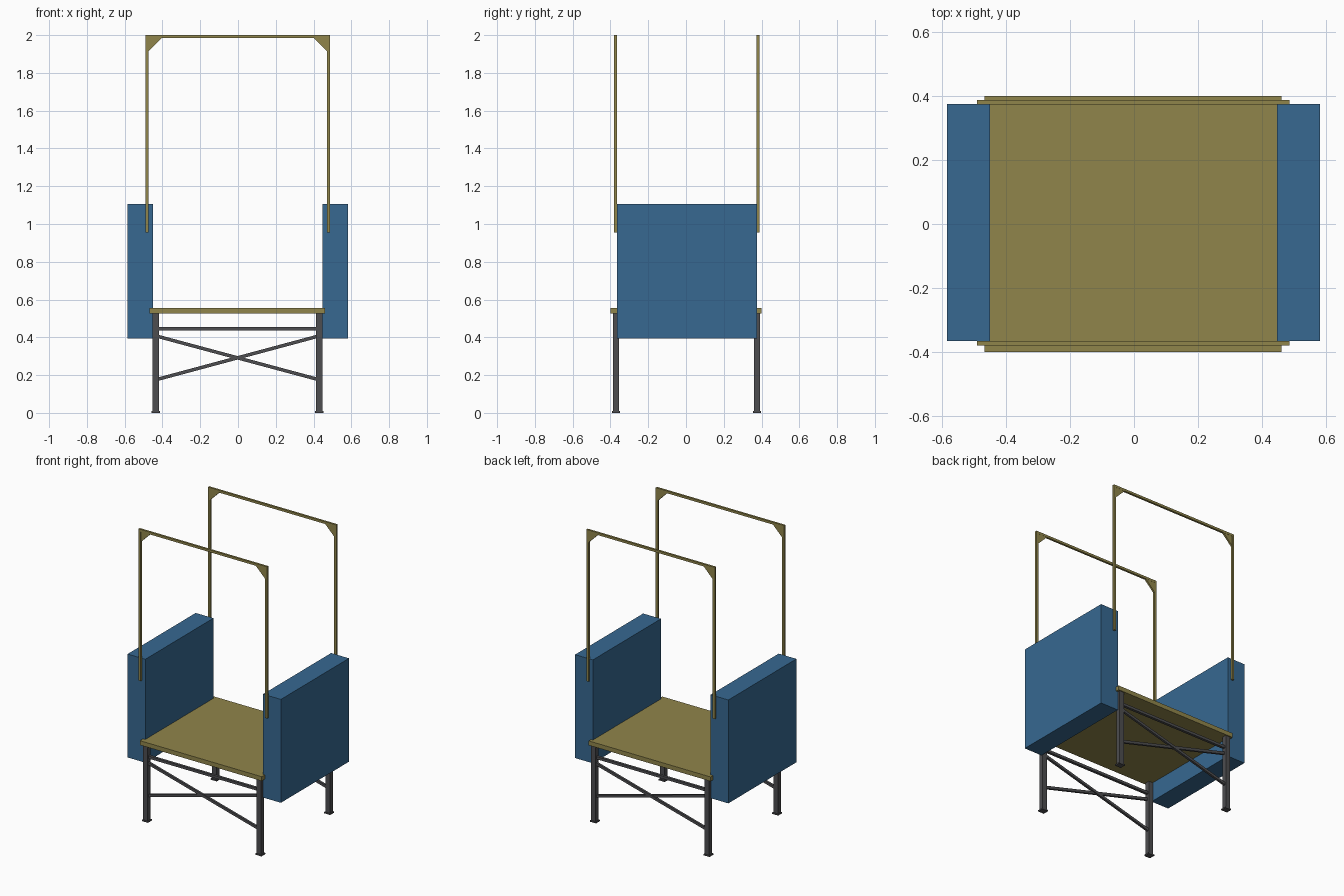
import bpy, bmesh, math
from mathutils import Vector, Matrix

if "Cube" in bpy.data.objects:
    bpy.data.objects.remove(bpy.data.objects["Cube"])


def material(name, rgb):
    m = bpy.data.materials.new(name)
    m.diffuse_color = (*rgb, 1)
    m.use_nodes = True
    m.node_tree.nodes["Principled BSDF"].inputs["Base Color"].default_value = m.diffuse_color
    return m


OLIVE = material("olive", (0.28, 0.235, 0.07))
BLUE = material("blue", (0.038, 0.14, 0.285))
GREY = material("dark grey", (0.075, 0.075, 0.08))


def finish(name, bm, mat):
    bmesh.ops.recalc_face_normals(bm, faces=bm.faces)
    me = bpy.data.meshes.new(name)
    bm.to_mesh(me)
    bm.free()
    me.materials.append(mat)
    ob = bpy.data.objects.new(name, me)
    bpy.context.collection.objects.link(ob)
    return ob


def box(name, lo, hi, mat):
    lo, hi = Vector(lo), Vector(hi)
    bm = bmesh.new()
    bmesh.ops.create_cube(bm, size=1, matrix=Matrix.Translation((lo + hi) / 2)
                          @ Matrix.Diagonal((*(hi - lo), 1)))
    return finish(name, bm, mat)


def plate(name, outline, y0, y1, mat):
    # x-z outline extruded along y
    bm = bmesh.new()
    face = bm.faces.new([bm.verts.new((x, y0, z)) for x, z in outline])
    ext = bmesh.ops.extrude_face_region(bm, geom=[face])["geom"]
    for v in ext:
        if isinstance(v, bmesh.types.BMVert):
            v.co.y = y1
    return finish(name, bm, mat)


def bar(name, a, b, width, y, depth, mat):
    # straight bar between two x-z points
    a, b = Vector(a), Vector(b)
    d = (b - a).normalized()
    n = Vector((-d.y, d.x)) * width / 2
    return plate(name, [a + n, b + n, b - n, a - n], y - depth / 2, y + depth / 2, mat)


# Platform
box("platform", (-0.468, -0.4, 0.525), (0.461, 0.4, 0.555), OLIVE)

# Side panels
box("left_side_box", (-0.585, -0.366, 0.395), (-0.45, 0.375, 1.107), BLUE)
box("right_side_box", (0.447, -0.366, 0.395), (0.583, 0.375, 1.107), BLUE)

for end, leg_y, arch_y in (("front", -0.370, -0.373), ("back", 0.377, 0.381)):
    # Legs with foot plates
    for side, x in (("left", -0.435), ("right", 0.430)):
        box(f"{end}_{side}_leg", (x - 0.017, leg_y - 0.016, 0.008),
            (x + 0.017, leg_y + 0.016, 0.526), GREY)
        box(f"{end}_{side}_foot", (x - 0.023, leg_y - 0.021, 0),
            (x + 0.023, leg_y + 0.021, 0.009), GREY)

    # Rail and cross braces
    bar(f"{end}_rail", (-0.43, 0.446), (0.425, 0.446), 0.018, leg_y, 0.018, GREY)
    bar(f"{end}_brace_a", (-0.425, 0.405), (0.42, 0.178), 0.018, leg_y - 0.003, 0.015, GREY)
    bar(f"{end}_brace_b", (-0.425, 0.178), (0.42, 0.405), 0.018, leg_y + 0.003, 0.015, GREY)

    # Overhead arch as one bent frame
    x0, x1, zb, zt, t = -0.491, 0.487, 0.955, 2.0, 0.016
    y0, y1 = arch_y - 0.007, arch_y + 0.007
    plate(f"{end}_arch", [(x0, zb), (x0, zt), (x1, zt), (x1, zb), (x1 - t, zb),
                          (x1 - t, zt - t), (x0 + t, zt - t), (x0 + t, zb)], y0, y1, OLIVE)
    # Corner gussets
    for side, x, s in (("left", x0 + t, 1), ("right", x1 - t, -1)):
        plate(f"{end}_{side}_gusset", [(x, zt - t), (x + s * 0.07, zt - t), (x, zt - t - 0.07)],
              y0 + 0.001, y1 - 0.001, OLIVE)
